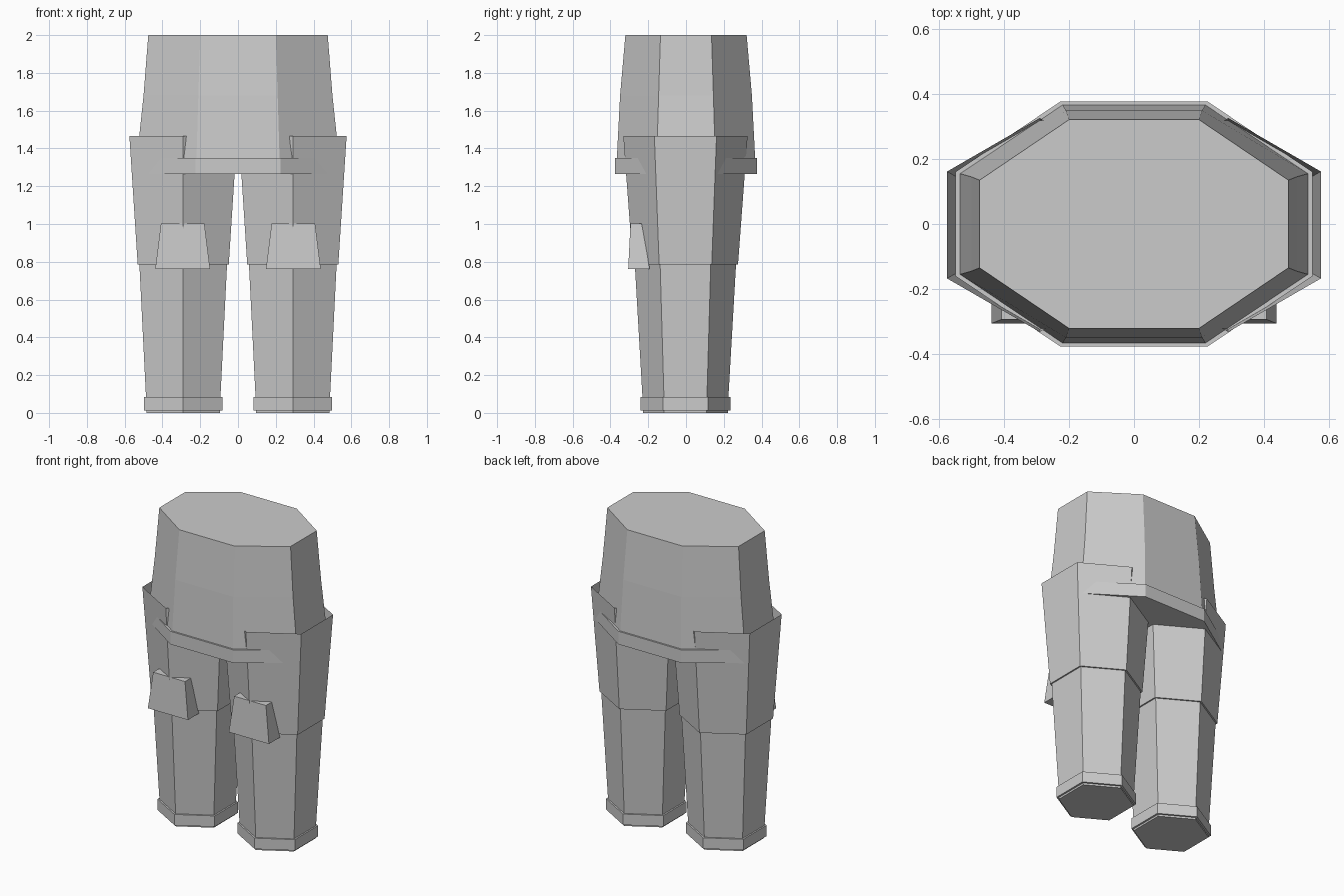
import bpy, math

if "Cube" in bpy.data.objects:
    bpy.data.objects.remove(bpy.data.objects["Cube"])

grey = bpy.data.materials.new("plain grey")
grey.diffuse_color = (0.6, 0.6, 0.6, 1)
grey.use_nodes = True
grey.node_tree.nodes["Principled BSDF"].inputs["Base Color"].default_value = grey.diffuse_color


def loft(name, rings, cap_bottom=True, cap_top=True):
    """Join equal-sized rings of points (bottom to top) into one mesh."""
    n = len(rings[0])
    verts = [p for ring in rings for p in ring]
    faces = []
    for k in range(len(rings) - 1):
        a, b = k * n, (k + 1) * n
        faces += [(a + i, a + (i + 1) % n, b + (i + 1) % n, b + i) for i in range(n)]
    if cap_bottom:
        faces.append(tuple(reversed(range(n))))
    if cap_top:
        faces.append(tuple(range(len(verts) - n, len(verts))))
    mesh = bpy.data.meshes.new(name)
    mesh.from_pydata(verts, [], faces)
    mesh.materials.append(grey)
    obj = bpy.data.objects.new(name, mesh)
    bpy.context.collection.objects.link(obj)
    return obj


def octagon(z, x, y_side, x_front, y):
    quarter = [(x, y_side), (x_front, y)]
    pts = quarter + [(-a, b) for a, b in reversed(quarter)]
    pts += [(-a, -b) for a, b in pts]
    return [(a, b, z) for a, b in pts]


def hexagon(cx, z, half_width):
    r = half_width / math.cos(math.pi / 6)
    return [(cx + r * math.cos(math.radians(30 + 60 * i)),
             -0.003 + r * math.sin(math.radians(30 + 60 * i)), z) for i in range(6)]


def rectangle(cx, z, half_x, y0, y1):
    return [(cx - half_x, y0, z), (cx + half_x, y0, z),
            (cx + half_x, y1, z), (cx - half_x, y1, z)]


# Hips, tapering to the waist
loft("hips", [octagon(1.27, 0.54, 0.155, 0.222, 0.367),
              octagon(1.35, 0.535, 0.155, 0.22, 0.366),
              octagon(1.68, 0.50, 0.145, 0.21, 0.349),
              octagon(2.0, 0.475, 0.135, 0.2, 0.321)])

# Band around the bottom of the hips
loft("hip_band", [octagon(1.265, 0.55, 0.16, 0.226, 0.377),
                  octagon(1.35, 0.55, 0.16, 0.226, 0.377)])

# Legs: sole, cuff, shin, thigh with an open top; one pouch on each front
leg_profile = [(0, 0.195), (0.012, 0.195), (0.012, 0.207), (0.083, 0.207),
               (0.083, 0.197), (0.785, 0.232), (0.785, 0.241), (1.467, 0.285)]
for side, s in (("left", -1), ("right", 1)):
    loft(side + "_leg", [hexagon(s * 0.29, z, w) for z, w in leg_profile], cap_top=False)
    loft(side + "_pouch", [rectangle(s * 0.293, 0.763, 0.145, -0.306, -0.192),
                           rectangle(s * 0.293, 1.002, 0.115, -0.294, -0.235)])
